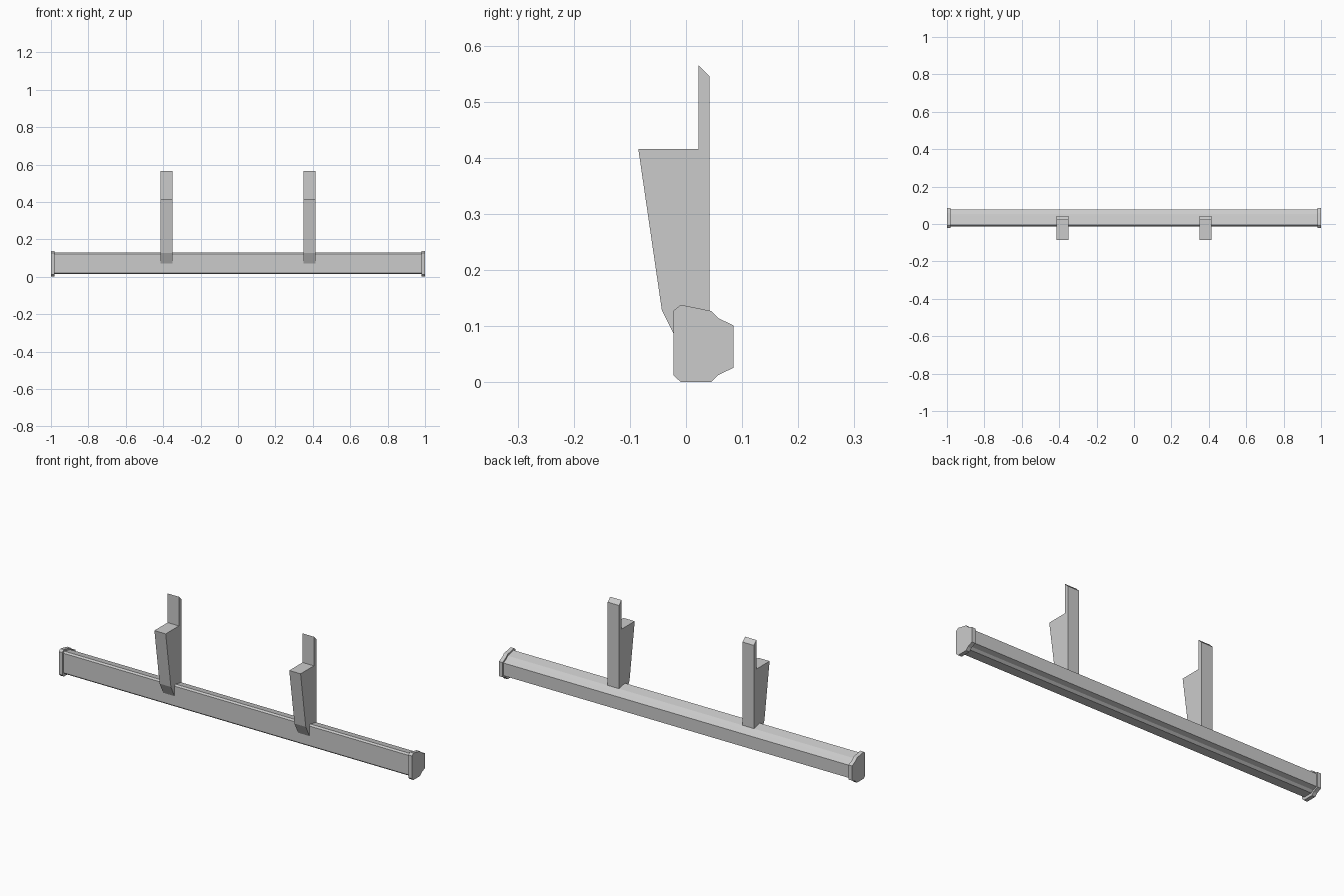
import bpy, bmesh

if "Cube" in bpy.data.objects:
    bpy.data.objects.remove(bpy.data.objects["Cube"])


def extrude_profile(name, profile, x0, x1):
    """Closed (y, z) profile extruded along x."""
    bm = bmesh.new()
    face = bm.faces.new([bm.verts.new((x0, y, z)) for y, z in profile])
    ext = bmesh.ops.extrude_face_region(bm, geom=[face])
    new = [g for g in ext["geom"] if isinstance(g, bmesh.types.BMVert)]
    bmesh.ops.translate(bm, verts=new, vec=(x1 - x0, 0, 0))
    bmesh.ops.recalc_face_normals(bm, faces=bm.faces)
    mesh = bpy.data.meshes.new(name)
    bm.to_mesh(mesh)
    bm.free()
    obj = bpy.data.objects.new(name, mesh)
    bpy.context.collection.objects.link(obj)
    return obj


# Long housing, slightly smaller in section than the end caps
housing = [(-0.013, 0.121), (-0.006, 0.129), (0.042, 0.119), (0.054, 0.107),
           (0.078, 0.096), (0.078, 0.031), (0.054, 0.024), (0.042, 0.014),
           (-0.006, 0.014), (-0.013, 0.021)]
extrude_profile("housing", housing, -0.982, 0.982)

# Faceted end caps
cap = [(-0.022, 0.128), (-0.009, 0.138), (0.045, 0.127), (0.058, 0.114),
       (0.085, 0.101), (0.085, 0.026), (0.058, 0.013), (0.045, 0.0),
       (-0.009, 0.0), (-0.022, 0.012)]

# Tapered brackets with an upright tongue, hooked over the housing front
bracket = [(0.022, 0.565), (0.022, 0.416), (-0.085, 0.416), (-0.043, 0.128),
           (-0.0135, 0.07), (-0.0125, 0.121), (-0.006, 0.129),
           (0.042, 0.119), (0.042, 0.545)]

for side, s in (("left", -1), ("right", 1)):
    extrude_profile(f"end_cap_{side}", cap, s * 0.98, s * 1.0)
    extrude_profile(f"bracket_{side}", bracket, s * 0.35, s * 0.414)
